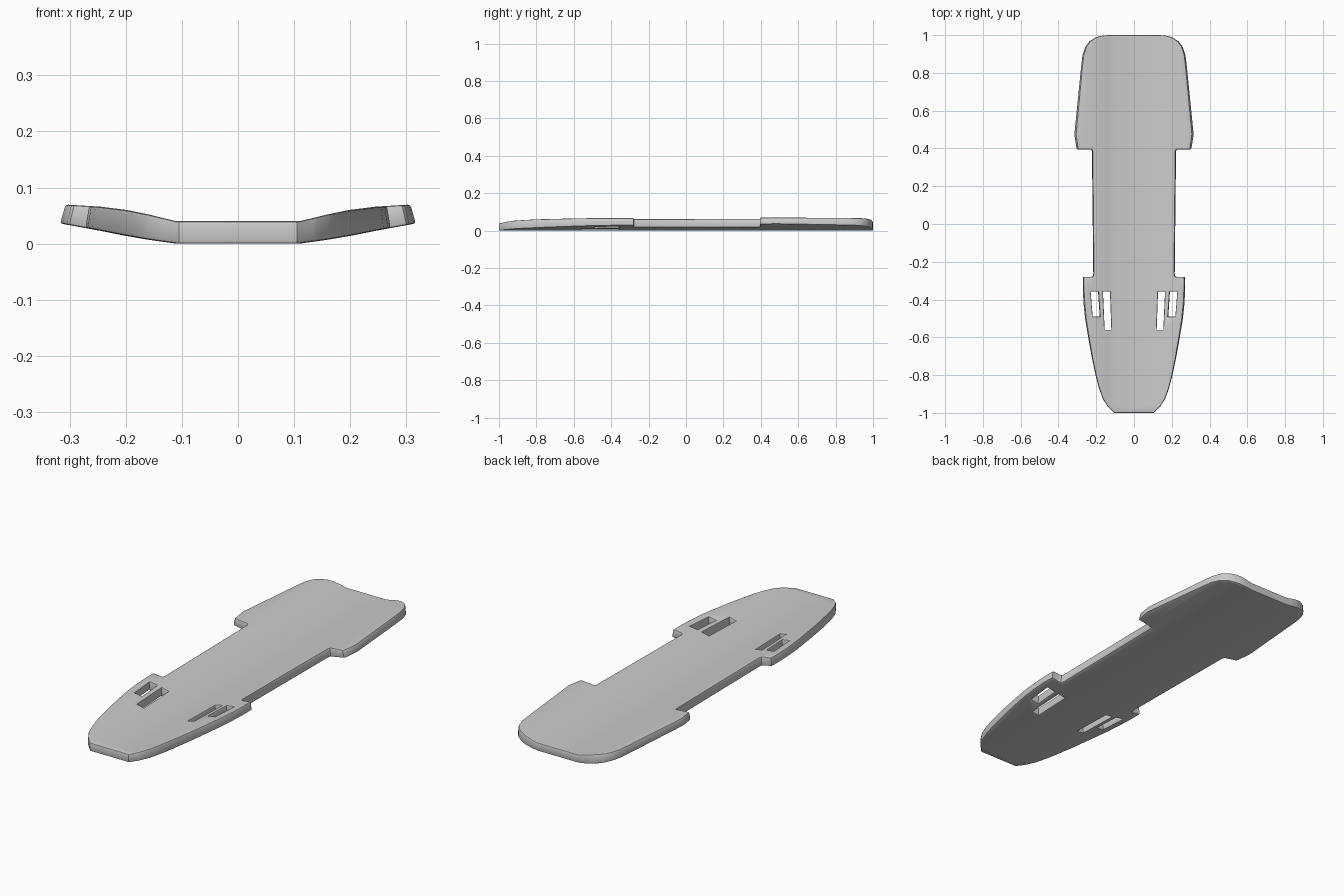
import bpy, bmesh
from mathutils import Vector

if "Cube" in bpy.data.objects:
    bpy.data.objects.remove(bpy.data.objects["Cube"])

BEVEL, HALF = 0.005, 0.02

# Right half of the plan outline, front to back
half = [(.105, -1), (.14, -.965), (.165, -.925), (.185, -.87), (.203, -.8),
        (.222, -.71), (.24, -.61), (.258, -.5), (.266, -.42), (.27, -.34),
        (.269, -.28), (.227, -.28), (.218, -.277), (.215, -.268), (.222, .385),
        (.226, .395), (.298, .395), (.303, .402), (.314, .475), (.278, .84),
        (.271, .895), (.257, .937), (.235, .967), (.205, .986), (.175, .996), (.14, 1)]

# Strap slots on the right side
slots = [[(.181, -.49), (.221, -.49), (.232, -.358), (.19, -.358)],
         [(.12, -.56), (.156, -.56), (.165, -.358), (.127, -.358)]]


def mirrored(pts):
    return [(-x, y) for x, y in reversed(pts)]


def add_loop(curve, pts):
    s = curve.splines.new('POLY')
    s.points.add(len(pts) - 1)
    for p, (x, y) in zip(s.points, pts):
        p.co = (x, y, 0, 1)
    s.use_cyclic_u = True


def interp(table, x):
    for (x0, z0), (x1, z1) in zip(table, table[1:]):
        if x <= x1:
            return z0 + (z1 - z0) * (x - x0) / (x1 - x0)
    return table[-1][1]


# Flat plate with rounded rims
curve = bpy.data.curves.new("board_plate", 'CURVE')
curve.dimensions = '2D'
curve.fill_mode = 'BOTH'
curve.extrude = HALF - BEVEL
curve.bevel_depth = BEVEL
curve.bevel_resolution = 1
curve.offset = -BEVEL
add_loop(curve, half + mirrored(half))
for s in slots:
    add_loop(curve, s)
    add_loop(curve, mirrored(s))
board = bpy.data.objects.new("board_plate", curve)
bpy.context.collection.objects.link(board)
bpy.context.view_layer.objects.active = board
board.select_set(True)
bpy.ops.object.convert(target='MESH')
board = bpy.context.object

# Lengthwise cuts so the sides can curve upward
bm = bmesh.new()
bm.from_mesh(board.data)
bmesh.ops.remove_doubles(bm, verts=bm.verts, dist=0.0002)
for cut in (.11, .135, .16, .18, .2, .225, .25, .28):
    for side in (-1, 1):
        bmesh.ops.bisect_plane(bm, geom=bm.verts[:] + bm.edges[:] + bm.faces[:],
                               plane_co=Vector((side * cut, 0, 0)), plane_no=Vector((1, 0, 0)),
                               dist=0.00005)

# Raised side profile: underside and top heights against distance from centre
under = [(0, 0), (.11, 0), (.16, .007), (.2, .014), (.25, .024), (.32, .037)]
top = [(0, .04), (.11, .04), (.16, .052), (.2, .06), (.25, .066), (.32, .07)]
for v in bm.verts:
    t = (v.co.z + HALF) / (2 * HALF)
    x = abs(v.co.x)
    lo, hi = interp(under, x), interp(top, x)
    v.co.z = lo + t * (hi - lo)
    v.co.x *= 1 - .03 * (t - .3) * max(0, (x - .11) / .2)
bmesh.ops.recalc_face_normals(bm, faces=bm.faces)
bm.to_mesh(board.data)
bm.free()
bpy.ops.object.shade_smooth_by_angle(angle=0.5)
